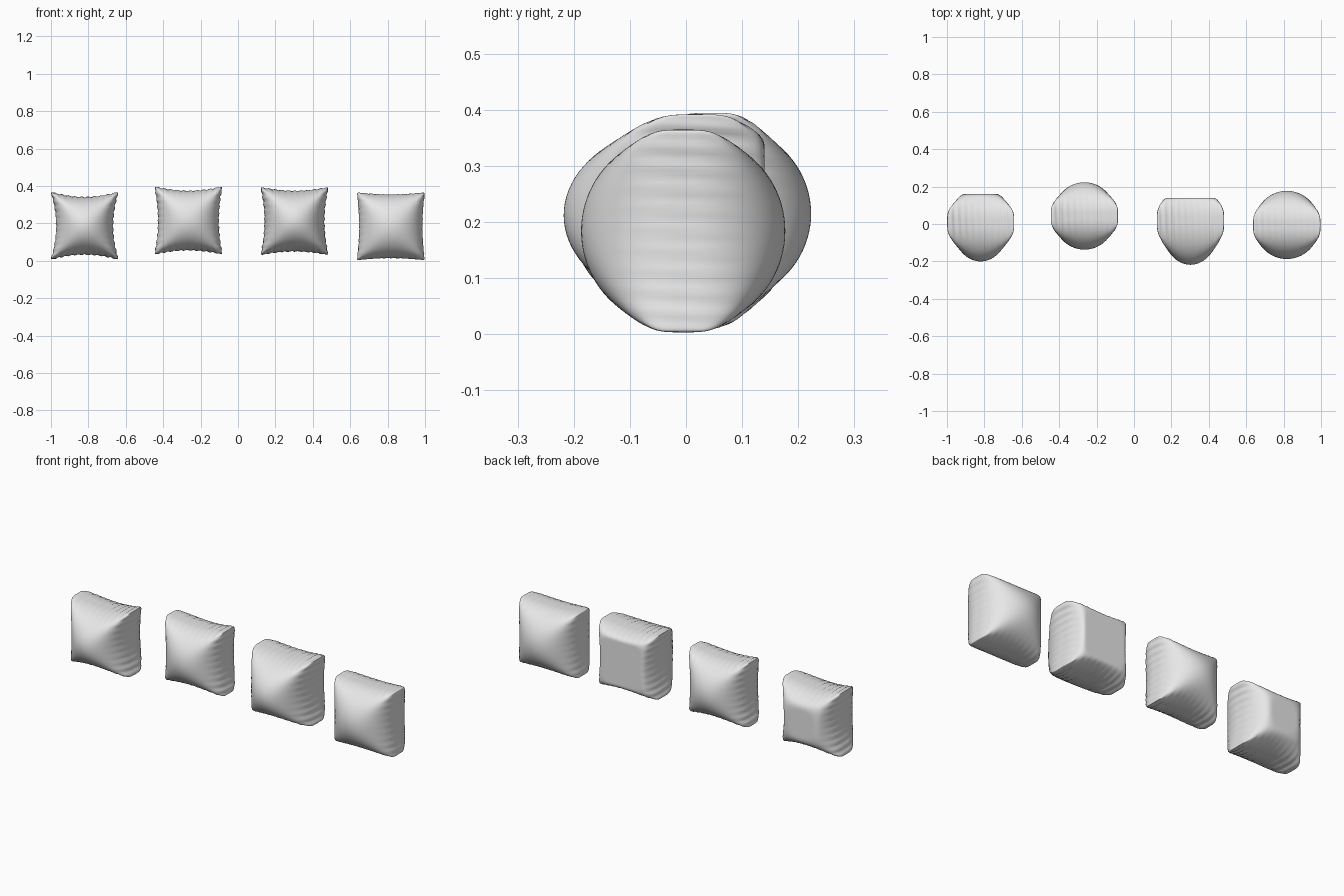
import bpy, bmesh, math

if "Cube" in bpy.data.objects:
    bpy.data.objects.remove(bpy.data.objects["Cube"])

N = 44            # grid steps across one cushion panel
HALF = 0.182      # half width at the corners
RIM = 0.016       # half thickness of the seam edge

fabric = bpy.data.materials.new("light_grey_fabric")
fabric.diffuse_color = (0.8, 0.8, 0.8, 1)
fabric.use_nodes = True
fabric.node_tree.nodes["Principled BSDF"].inputs["Base Color"].default_value = fabric.diffuse_color


def puff(u, v):
    """Inflated height 0..1: round across the middle, ridged to the corners."""
    gu = math.sqrt(max(1 - u * u, 0))
    gv = math.sqrt(max(1 - v * v, 0))
    if gu < 1e-4 or gv < 1e-4:
        return 0.0
    return (gu ** -3 + gv ** -3 - 1) ** (-1 / 3)


def soft_min(a, b, k=0.02):
    h = max(k - abs(a - b), 0) / k
    return min(a, b) - h * h * k / 4


def cushion(name, cx, cy, cz, front, back, flat, inset_x, inset_z, fold):
    bm = bmesh.new()

    def point(i, j, side):
        u = math.sin(math.pi / 2 * (2 * i / N - 1))
        v = math.sin(math.pi / 2 * (2 * j / N - 1))
        f = puff(u, v)
        if side < 0:
            y = -RIM - (front - RIM) * f
        else:
            y = RIM + (back - RIM) * f
            if flat:
                y = soft_min(y, flat)      # pressed against a wall
        # edges pulled inward between corners, with small gathers on the sides
        fu, fv = 1 - u * u, 1 - v * v
        gx = fold * math.sin(31 * v + 9 * y + 40 * cx) * abs(u) ** 6 * min(1, 3 * fv)
        gz = fold * math.sin(33 * u + 9 * y + 25 * cx) * abs(v) ** 6 * min(1, 3 * fu)
        tip = 1 - 0.02 * abs(u * v) ** 30  # blunted corner
        x = u * tip * (HALF - inset_x * fv + gx)
        z = v * tip * (HALF - inset_z * fu + gz)
        return bm.verts.new((x, y, z))

    # front and back panels
    panels = []
    for side in (-1, 1):
        g = [[point(i, j, side) for j in range(N + 1)] for i in range(N + 1)]
        for i in range(N):
            for j in range(N):
                q = [g[i][j], g[i + 1][j], g[i + 1][j + 1], g[i][j + 1]]
                bm.faces.new(q if side < 0 else q[::-1])
        panels.append(g)

    # seam strip joining the two panels
    ring = ([(i, 0) for i in range(N)] + [(N, j) for j in range(N)] +
            [(i, N) for i in range(N, 0, -1)] + [(0, j) for j in range(N, 0, -1)])
    a, b = panels
    for (i, j), (k, l) in zip(ring, ring[1:] + ring[:1]):
        bm.faces.new((a[k][l], a[i][j], b[i][j], b[k][l]))
    bmesh.ops.recalc_face_normals(bm, faces=bm.faces)
    for f in bm.faces:
        f.smooth = True

    me = bpy.data.meshes.new(name)
    bm.to_mesh(me)
    bm.free()
    me.materials.append(fabric)
    ob = bpy.data.objects.new(name, me)
    ob.location = (cx, cy, cz)
    bpy.context.collection.objects.link(ob)


# name, centre x/y/z, front and back depth, flat back, edge insets, gathers
cushion("cushion_far_left", -0.820, 0.010, 0.187, 0.210, 0.195, 0.151, 0.030, 0.028, 0.003)
cushion("cushion_left", -0.265, 0.043, 0.215, 0.180, 0.180, None, 0.020, 0.023, 0.003)
cushion("cushion_right", 0.302, 0.020, 0.212, 0.238, 0.205, 0.120, 0.022, 0.020, 0.003)
cushion("cushion_far_right", 0.817, -0.005, 0.184, 0.182, 0.182, None, 0.013, 0.012, 0.0015)
